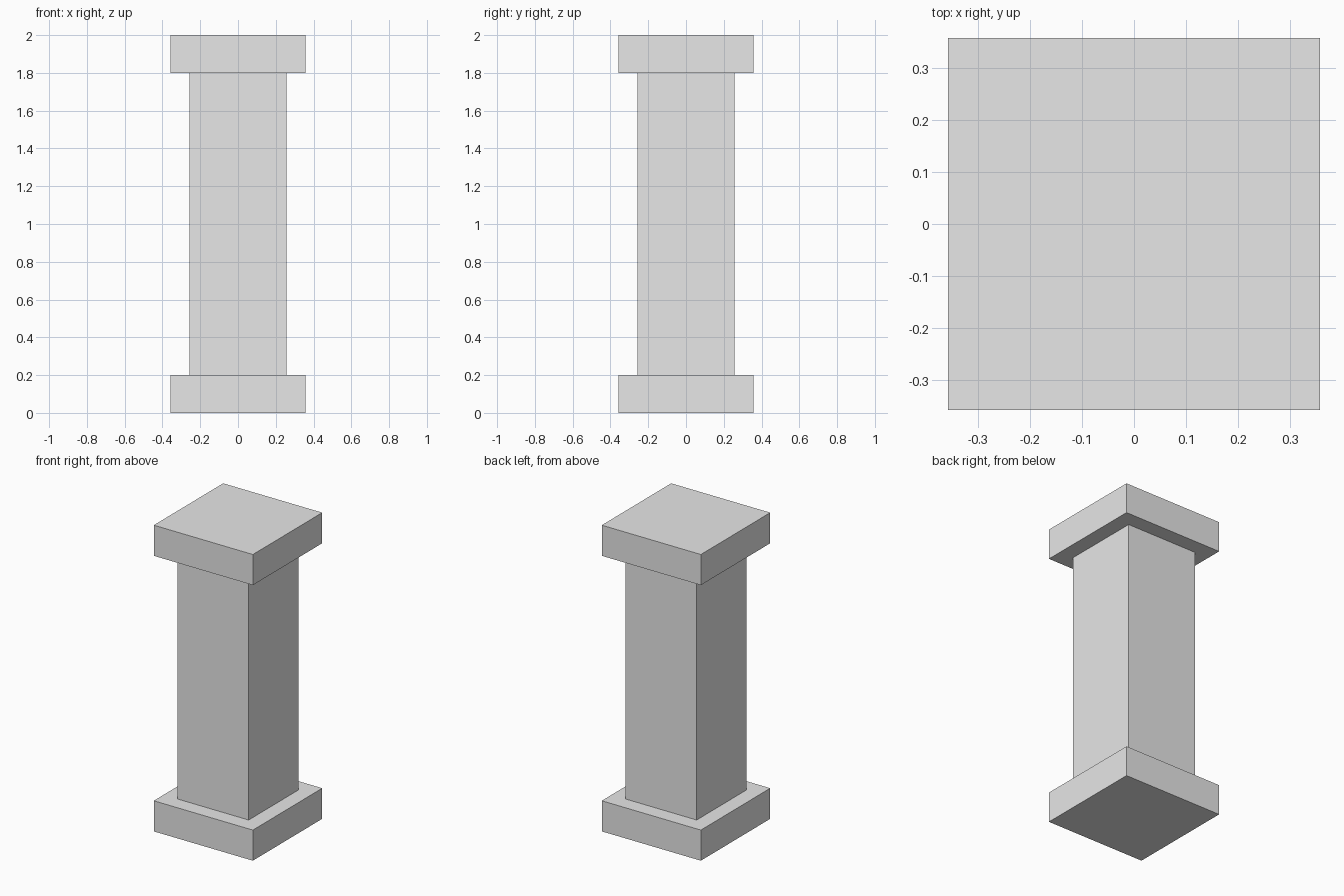
import bpy

# Remove the default cube if present
old = bpy.data.objects.get("Cube")
if old:
    bpy.data.objects.remove(old, do_unlink=True)

# Single stone colour
stone = bpy.data.materials.new("light_grey_stone")
stone.use_nodes = True
grey = (0.8, 0.8, 0.8, 1.0)
stone.diffuse_color = grey
for node in stone.node_tree.nodes:
    if node.type == "BSDF_PRINCIPLED":
        node.inputs["Base Color"].default_value = grey


def block(name, width, bottom, top):
    """Square block centred on the vertical axis."""
    bpy.ops.mesh.primitive_cube_add(size=1, location=(0, 0, (bottom + top) / 2))
    obj = bpy.context.object
    obj.name = obj.data.name = name
    obj.scale = (width, width, top - bottom)
    bpy.ops.object.transform_apply(location=False, rotation=False, scale=True)
    obj.data.materials.append(stone)
    return obj


PLATE_WIDTH = 0.716
SHAFT_WIDTH = 0.514
PLATE_HEIGHT = 0.2
HEIGHT = 2.0

# Pillar: plinth, shaft and matching capital
block("base_plinth", PLATE_WIDTH, 0, PLATE_HEIGHT)
block("shaft", SHAFT_WIDTH, PLATE_HEIGHT, HEIGHT - PLATE_HEIGHT)
block("capital", PLATE_WIDTH, HEIGHT - PLATE_HEIGHT, HEIGHT)
